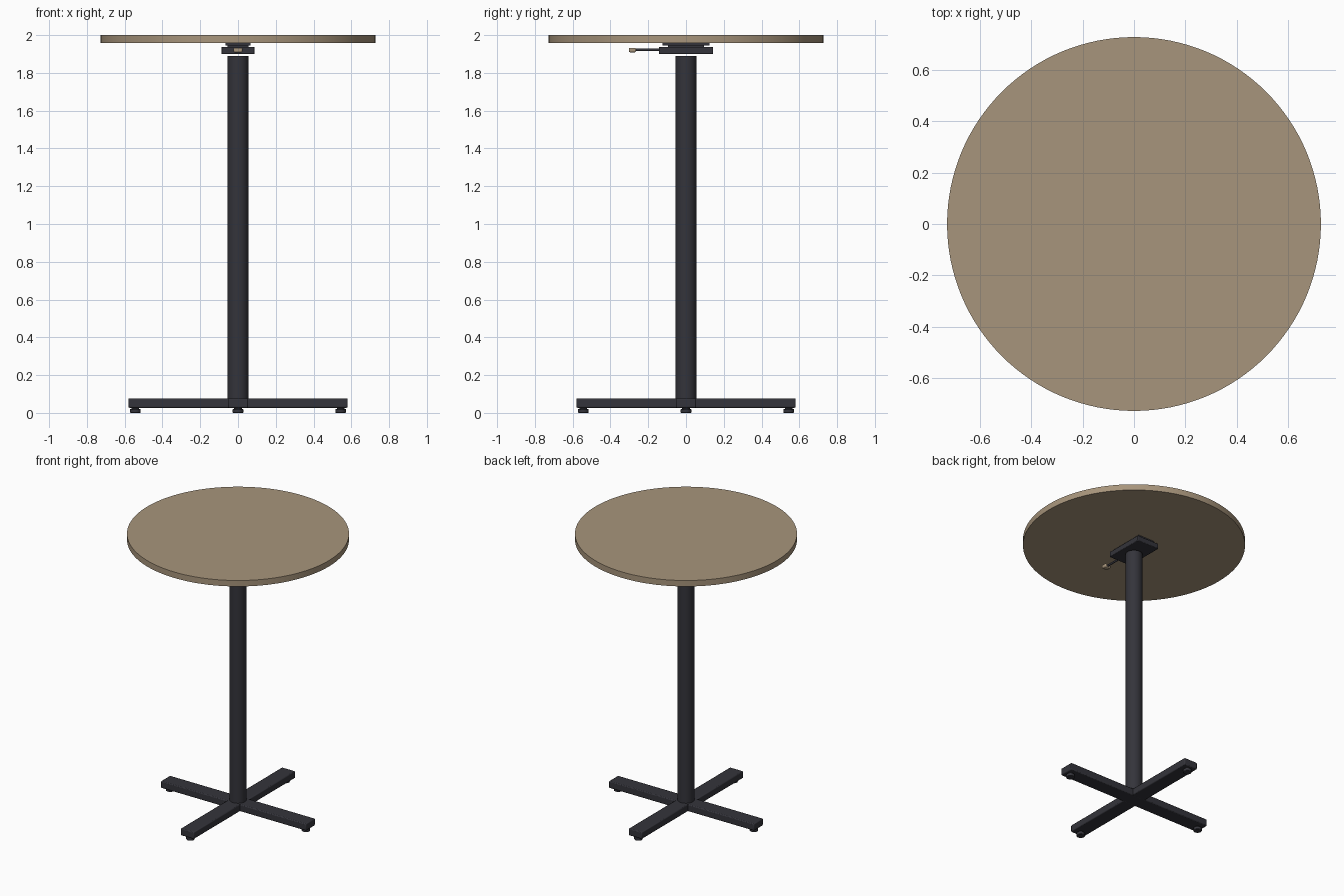
import bpy, math

if "Cube" in bpy.data.objects:
    bpy.data.objects.remove(bpy.data.objects["Cube"])


def material(name, rgb):
    m = bpy.data.materials.new(name)
    m.diffuse_color = (*rgb, 1)
    m.use_nodes = True
    m.node_tree.nodes["Principled BSDF"].inputs["Base Color"].default_value = m.diffuse_color
    return m


WOOD = material("tan wood", (0.39, 0.30, 0.20))
METAL = material("dark metal", (0.034, 0.034, 0.043))


def finish(name, mat, bevel):
    ob = bpy.context.object
    ob.name = name
    ob.data.materials.append(mat)
    bpy.ops.object.transform_apply(location=False, rotation=True, scale=True)
    if bevel:
        mod = ob.modifiers.new("soft edges", "BEVEL")
        mod.width = bevel
        mod.segments = 2
        mod.limit_method = "ANGLE"
    bpy.ops.object.shade_smooth_by_angle(angle=math.radians(30))
    return ob


def box(name, size, loc, mat=METAL, bevel=0.0):
    bpy.ops.mesh.primitive_cube_add(size=1, location=loc)
    bpy.context.object.scale = size
    return finish(name, mat, bevel)


def cylinder(name, r, z0, z1, xy=(0, 0), mat=METAL, sides=48, bevel=0.0):
    bpy.ops.mesh.primitive_cylinder_add(vertices=sides, radius=r, depth=z1 - z0,
                                        location=(*xy, (z0 + z1) / 2))
    return finish(name, mat, bevel)


# Round top and column
cylinder("table_top", 0.727, 1.957, 2.0, mat=WOOD, sides=128)
cylinder("column", 0.055, 0.07, 1.89)

# Crossed base: one full bar and two half bars meeting it
BASE_Z, BAR_W, BAR_H, REACH = 0.052, 0.106, 0.05, 0.58
box("base_bar", (2 * REACH, BAR_W, BAR_H), (0, 0, BASE_Z), bevel=0.006)
half = REACH - BAR_W / 2 + 0.01
for side, label in ((-1, "front"), (1, "back")):
    box(label + "_base_arm", (BAR_W, half, BAR_H),
        (0, side * (REACH - half / 2), BASE_Z), bevel=0.006)

# Levelling feet under each arm end
for i in range(4):
    a = i * math.pi / 2
    xy = (0.543 * math.cos(a), 0.543 * math.sin(a))
    cylinder(f"foot_pad_{i + 1}", 0.028, 0.0, 0.021, xy, sides=32, bevel=0.003)
    cylinder(f"foot_stem_{i + 1}", 0.02, 0.019, 0.03, xy, sides=24)

# Tilting bracket under the top
box("bracket_housing", (0.176, 0.288, 0.038), (0, 0, 1.919), bevel=0.004)
box("bracket_block", (0.11, 0.19, 0.02), (0, 0, 1.944))
box("mounting_plate", (0.13, 0.25, 0.012), (0, 0, 1.951))

# Release lever with a small grip
bpy.ops.mesh.primitive_cylinder_add(vertices=16, radius=0.007, depth=0.15,
                                    location=(0, -0.205, 1.922),
                                    rotation=(math.pi / 2, 0, 0))
finish("lever_rod", METAL, 0)
box("lever_grip", (0.046, 0.038, 0.024), (0, -0.284, 1.921), WOOD, 0.006)
